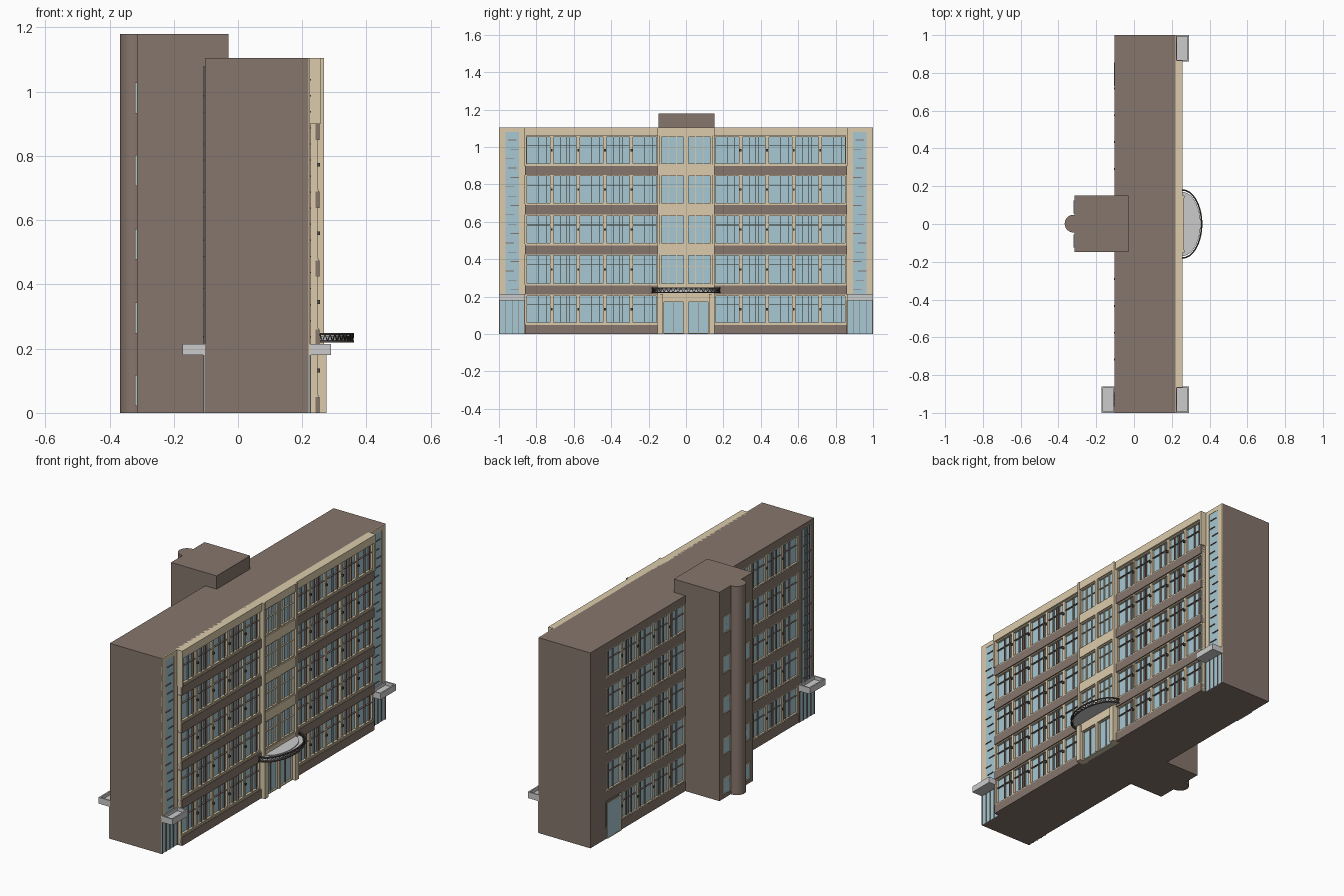
import bpy, bmesh, math
from mathutils import Matrix, Vector

if "Cube" in bpy.data.objects:
    bpy.data.objects.remove(bpy.data.objects["Cube"])

COLORS = {"brown": (.24, .18, .15), "cream": (.71, .60, .41), "glass": (.39, .58, .65),
          "dark": (.09, .075, .07)}
MATS = {}
for k, c in COLORS.items():
    MATS[k] = bpy.data.materials.new(k)
    MATS[k].diffuse_color = (*c, 1)

parts = {}   # part name -> (material, bmesh)


def box(name, mat, x0, x1, y0, y1, z0, z1):
    bm = parts.setdefault(name, (mat, bmesh.new()))[1]
    m = Matrix.Translation(((x0 + x1) / 2, (y0 + y1) / 2, (z0 + z1) / 2)) @ \
        Matrix.Diagonal((abs(x1 - x0), abs(y1 - y0), abs(z1 - z0), 1))
    bmesh.ops.create_cube(bm, size=1, matrix=m)


def window(name, s, x, y0, y1, z0, z1, depth=.012, vert=(.5,), horiz=(.65,), bar="brown", fr=.006):
    """Framed window on a wall at x facing s: pane, four frame bars, mullions."""
    xo = x + s * depth
    box(name + "_glass", "glass", x - s * .002, x + s * .003, y0, y1, z0, z1)
    for a, b in ((y0, y0 + fr), (y1 - fr, y1)):
        box(name + "_frames", "cream", x, xo, a, b, z0, z1)
    for a, b in ((z0, z0 + fr), (z1 - fr, z1)):
        box(name + "_frames", "cream", x, xo, y0 + fr, y1 - fr, a, b)
    for t in vert:
        y = y0 + (y1 - y0) * t
        box(name + "_mullions", bar, x, xo - s * .003, y - .0015, y + .0015, z0 + fr, z1 - fr)
    for t in horiz:
        z = z0 + (z1 - z0) * t
        box(name + "_mullions", bar, x, xo - s * .003, y0 + fr, y1 - fr, z - .0015, z + .0015)


H = 1.105
ROWS = [(.055, .21), (.265, .425), (.48, .638), (.695, .85), (.905, 1.06)]
W = .71 / 5   # window pitch

# main block
box("main_block", "brown", -.085, .22, -1, 1, 0, H)
for y0, y1 in ((-1, -.86), (.86, 1)):
    box("back_end_walls", "brown", -.102, -.085, y0, y1, 0, H)

# front wing backing, parapet and end piers
box("front_backing", "brown", .22, .228, -.86, .86, 0, H - .01)
box("front_parapet", "cream", .21, .257, -.86, .86, 1.06, H)
for s in (-1, 1):
    box("front_end_piers", "cream", .22, .257, s * .853, s * .865, .9, H)
    box("front_end_piers", "brown", .22, .242, s * .853, s * .86, 0, .9)

# storeys: spandrels, window rows and mid-height pegs on front and back
for i, (z0, z1) in enumerate(ROWS):
    low = ROWS[i - 1][1] if i else 0
    for s in (-1, 1):
        ya, yb = sorted((s * .15, s * .86))
        box("front_spandrels", "brown", .22, .253, ya, yb, low, z0 - .006)
        box("front_sills", "cream", .22, .25, ya, yb, z0 - .007, z0)
        box("back_spandrels", "brown", -.102, -.085, ya, yb, low, z0)
        for k in range(5):
            a, b = sorted((s * (.15 + k * W), s * (.15 + (k + 1) * W)))
            v = (.33, .55, .67) if k % 2 else (.5, .8)
            window("front_windows", 1, .23, a + .003, b - .003, z0, z1, .016, v)
            if not (i == 0 and s > 0 and k == 4):
                window("back_windows", -1, -.088, a + .003, b - .003, z0, z1, .013, v)
            if k:
                e, zm = s * (.15 + k * W), (z0 + z1) / 2
                box("front_pegs", "dark", .23, .256, e - .005, e + .005, zm - .006, zm + .006)
                box("back_pegs", "dark", -.105, -.088, e - .005, e + .005, zm - .006, zm + .006)
            box("front_posts", "cream", .228, .247, a - .004, a + .004, z0, z1)
            box("back_posts", "cream", -.101, -.085, a - .004, a + .004, z0, z1)
box("back_top_band", "brown", -.102, -.085, -.86, .86, 1.06, H)

# back side door
window("back_door", -1, -.103, .73, .855, 0, .2, .004, (.5,), ())

# central bay: bands, piers, windows, doors
box("bay_core", "cream", .22, .243, -.15, .15, 0, H)
for s in (-1, 1):
    a, b = sorted((s * .138, s * .152))
    box("bay_piers", "cream", .22, .268, a, b, 0, H)
    a, b = sorted((s * .122, s * .152))
    box("door_piers", "cream", .22, .275, a, b, 0, .215)
box("bay_piers", "cream", .24, .264, -.008, .008, 0, H)
for i, (z0, z1) in enumerate(ROWS):
    if i:
        low = ROWS[i - 1][1] if i > 1 else .175
        box("bay_bands", "cream", .24, .264, -.145, .145, low, z0)
        for s in (-1, 1):
            a, b = sorted((s * .008, s * .138))
            window("bay_windows", 1, .244, a, b, z0, z1, .014, (.33, .67), (.6,), "cream")
box("bay_bands", "cream", .24, .264, -.145, .145, 1.06, H)
for s in (-1, 1):
    a, b = sorted((s * .008, s * .124))
    window("bay_doors", 1, .244, a, b, 0, .178, .012, (.5,), ())


# end bays: glazed stair strips with slats, ground glazing, tray canopies
def tray(x0, x1, y0, y1):
    t = .008
    box("end_canopies", None, x0, x1, y0, y1, .18, .196)
    for q in ((x0, x0 + t, y0, y1), (x1 - t, x1, y0, y1),
              (x0 + t, x1 - t, y0, y0 + t), (x0 + t, x1 - t, y1 - t, y1)):
        box("end_canopies", None, *q, .196, .215)


def end_bay(s, x, side, trim):
    def bar(nm, m, d, u, v, z0, z1):
        a, b = sorted((side * u, side * v))
        box(nm, m, x - s * .001, x + s * d, a, b, z0, z1)
    bar("stair_glass", "glass", .002, .893, .966, .2, 1.08)
    bar("end_entry_glass", "glass", .003, .862, .998, 0, .18)
    if trim:
        bar("end_trim", "cream", .004, .858, .893, .18, H)
        bar("end_trim", "cream", .004, .966, 1, .18, H)
        bar("end_trim", "cream", .004, .893, .966, 1.08, H)
    for k in range(17):
        z = .235 + k * .05
        u = (.893, .905, .92)[k % 3]
        bar("stair_slats", "brown", .007, u, u + .046, z, z + .004)
    if not trim:
        for u in (.91, .93, .95):
            bar("stair_slats", "brown", .006, u, u + .003, .2, 1.08)
    for k in range(5):
        u = .862 + k * .0332
        bar("end_entry_mullions", "brown", .007, u, u + .003, 0, .18)


for side in (-1, 1):
    end_bay(1, .22, side, True)
    tray(.22, .29, *sorted((side * .86, side * 1.0)))
end_bay(-1, -.102, -1, False)
tray(-.173, -.1, -1.0, -.86)

# rear stair tower with windows
box("rear_tower", "brown", -.315, -.03, -.148, .152, 0, 1.18)
for zc in (.07, .295, .525, .755, .98):
    for s in (-1, 1):
        a, b = sorted((s * .055, s * .125))
        window("tower_windows", -1, -.314, a, b, zc - .048, zc + .048, .006)

# write the collected box parts
for name, (mat, bm) in parts.items():
    me = bpy.data.meshes.new(name)
    bm.to_mesh(me)
    bm.free()
    if mat:
        me.materials.append(MATS[mat])
    bpy.context.collection.objects.link(bpy.data.objects.new(name, me))

# rounded shaft on the tower
bpy.ops.mesh.primitive_cylinder_add(vertices=32, radius=.047, depth=1.18, location=(-.32, .002, .59))
shaft = bpy.context.object
shaft.name = "rounded_shaft"
shaft.data.materials.append(MATS["brown"])
bpy.ops.object.shade_smooth_by_angle(angle=math.radians(30))


# entrance canopy: half-ellipse plate with a trussed rim
def arc(t, f, z):
    a = math.pi * (t - .5)
    return Vector((.255 + .1 * f * math.cos(a), .175 * f * math.sin(a), z))


def plate(name, f, z0, z1):
    bm = bmesh.new()
    face = bm.faces.new([bm.verts.new(arc(i / 32, f, z0)) for i in range(33)])
    ext = bmesh.ops.extrude_face_region(bm, geom=[face])
    bmesh.ops.translate(bm, vec=(0, 0, z1 - z0),
                        verts=[v for v in ext["geom"] if isinstance(v, bmesh.types.BMVert)])
    bmesh.ops.recalc_face_normals(bm, faces=bm.faces)
    me = bpy.data.meshes.new(name)
    bm.to_mesh(me)
    bm.free()
    bpy.context.collection.objects.link(bpy.data.objects.new(name, me))


plate("entrance_canopy", .97, .224, .238)
plate("entrance_canopy_top", .8, .236, .243)


def tube(name, pts, r):
    cu = bpy.data.curves.new(name, "CURVE")
    cu.dimensions = "3D"
    cu.bevel_depth, cu.bevel_resolution, cu.use_fill_caps = r, 1, True
    sp = cu.splines.new("POLY")
    sp.points.add(len(pts) - 1)
    for p, c in zip(sp.points, pts):
        p.co = (*c, 1)
    cu.materials.append(MATS["dark"])
    bpy.context.collection.objects.link(bpy.data.objects.new(name, cu))


for nm, z in (("canopy_lower_rail", .222), ("canopy_upper_rail", .246)):
    tube(nm, [arc(i / 32, 1.03, z) for i in range(33)], .004)
tube("canopy_truss", [arc(i / 40, 1.03, .222 if i % 2 else .246) for i in range(41)], .0025)

for m in bpy.data.materials:
    if m.users and not m.is_grease_pencil:
        m.use_nodes = True
        m.node_tree.nodes["Principled BSDF"].inputs["Base Color"].default_value = m.diffuse_color
